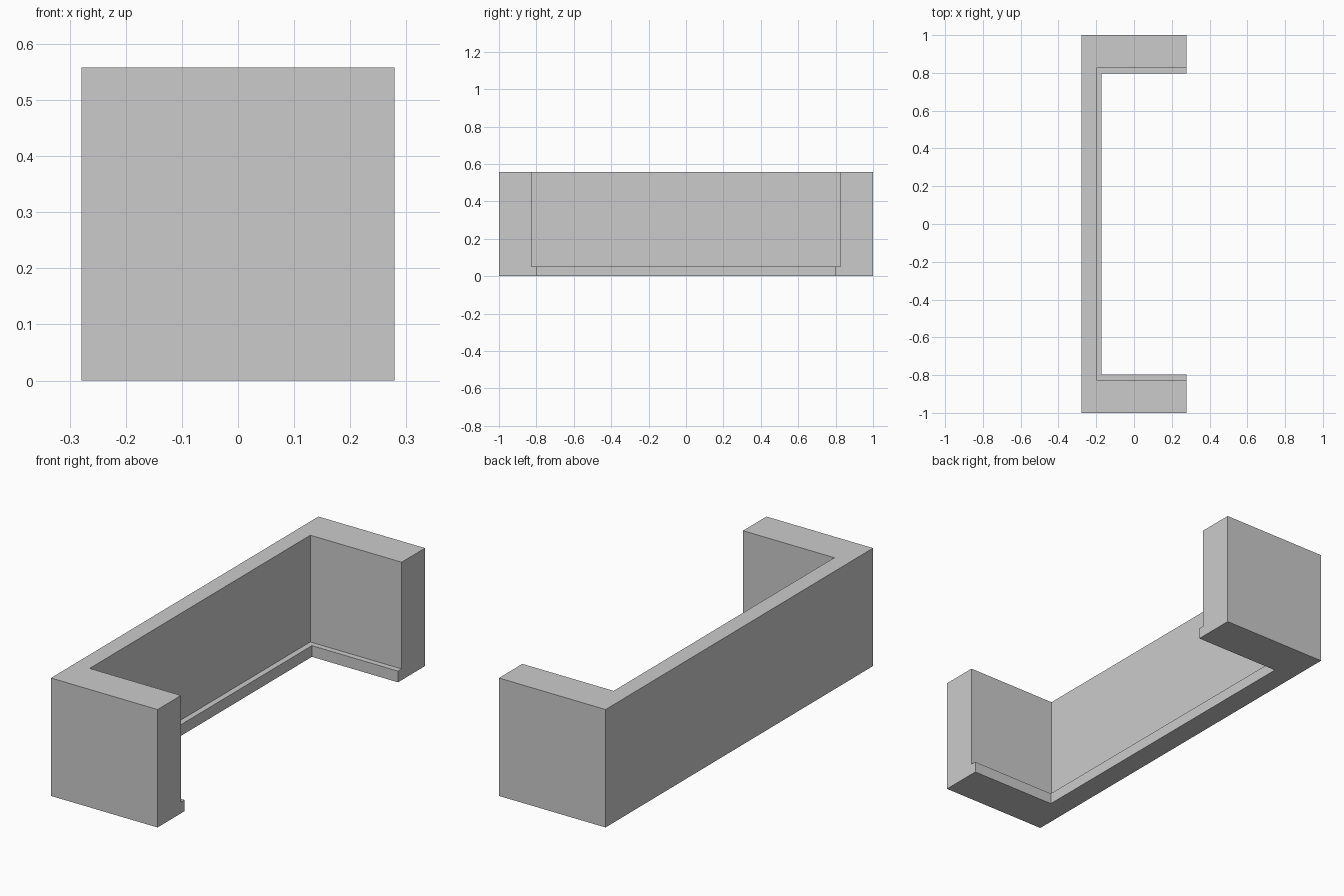
import bpy
import bmesh

cube = bpy.data.objects.get("Cube")
if cube:
    bpy.data.objects.remove(cube, do_unlink=True)

HALF_X, HALF_Y, HEIGHT = 0.279, 1.0, 0.558
STEP_Z, LEDGE = 0.053, 0.027
END_WALL, BACK_WALL = 0.175, 0.08

grey = bpy.data.materials.new("plain grey")
grey.use_nodes = True
colour = (0.6, 0.6, 0.6, 1)
grey.diffuse_color = colour
grey.node_tree.nodes["Principled BSDF"].inputs["Base Color"].default_value = colour

# Wall cross-section: end wall inset, back wall inset, height
section = [
    (0, 0, 0),
    (END_WALL + LEDGE, BACK_WALL + LEDGE, 0),
    (END_WALL + LEDGE, BACK_WALL + LEDGE, STEP_Z),
    (END_WALL, BACK_WALL, STEP_Z),
    (END_WALL, BACK_WALL, HEIGHT),
    (0, 0, HEIGHT),
]

# Sweep the section round the three sides with mitred corners
bm = bmesh.new()
rings = []
for side, at_back in ((-1, False), (-1, True), (1, True), (1, False)):
    rings.append([
        bm.verts.new((back - HALF_X if at_back else HALF_X, side * (HALF_Y - end), z))
        for end, back, z in section
    ])
for a, b in zip(rings, rings[1:]):
    for i in range(len(section)):
        j = (i + 1) % len(section)
        bm.faces.new((a[i], a[j], b[j], b[i]))

# Close the two open ends
bm.faces.new(rings[0])
bm.faces.new(rings[-1])
bmesh.ops.recalc_face_normals(bm, faces=bm.faces)

# Merge the coplanar mitre seams into single flat faces
bmesh.ops.dissolve_limit(bm, angle_limit=0.01, verts=bm.verts, edges=bm.edges)

mesh = bpy.data.meshes.new("stepped_wall")
bm.to_mesh(mesh)
bm.free()
mesh.materials.append(grey)
wall = bpy.data.objects.new("stepped_wall", mesh)
bpy.context.collection.objects.link(wall)
